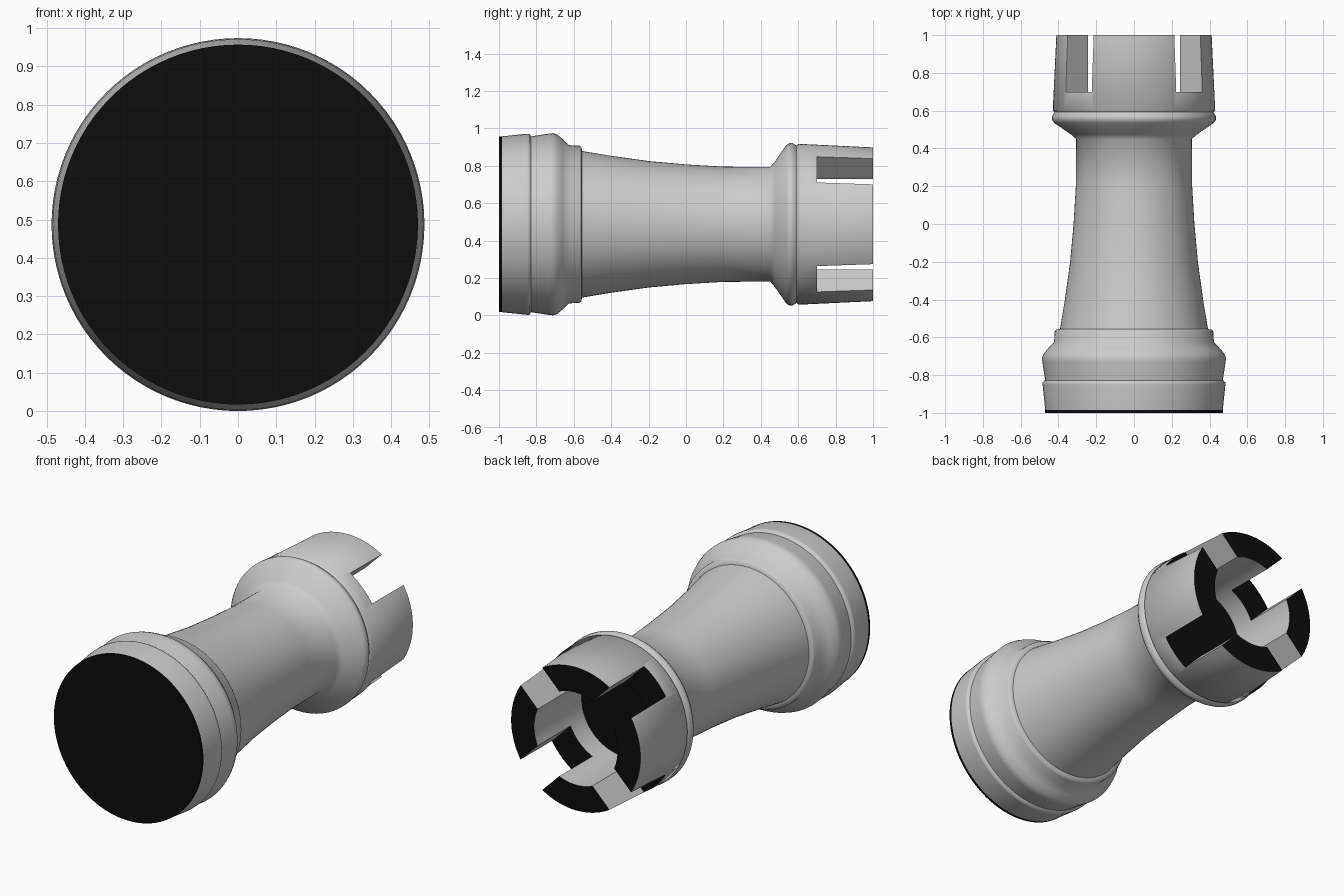
import bpy, bmesh, math
from mathutils import Matrix

if "Cube" in bpy.data.objects:
    bpy.data.objects.remove(bpy.data.objects["Cube"])

R = 0.487          # largest radius, also the height of the axis
SEG = 96


def material(name, rgb):
    m = bpy.data.materials.new(name)
    m.diffuse_color = (*rgb, 1)
    m.use_nodes = True
    m.node_tree.nodes["Principled BSDF"].inputs["Base Color"].default_value = m.diffuse_color
    return m


grey = material("stone grey", (0.6, 0.6, 0.6))
black = material("felt black", (0.004, 0.004, 0.004))


def make_object(name, bm):
    bmesh.ops.recalc_face_normals(bm, faces=bm.faces)
    me = bpy.data.meshes.new(name)
    bm.to_mesh(me)
    bm.free()
    ob = bpy.data.objects.new(name, me)
    bpy.context.collection.objects.link(ob)
    return ob


def lathe(name, profile):
    """Spin (y, radius) points around the lying axis; cap both ends."""
    bm = bmesh.new()
    rings = []
    for y, r in profile:
        rings.append([bm.verts.new((r * math.sin(2 * math.pi * i / SEG), y,
                                    R + r * math.cos(2 * math.pi * i / SEG)))
                      for i in range(SEG)])
    for a, b in zip(rings, rings[1:]):
        for i in range(SEG):
            j = (i + 1) % SEG
            bm.faces.new((a[i], a[j], b[j], b[i]))
    bm.faces.new(rings[0])
    bm.faces.new(rings[-1])
    return make_object(name, bm)


# turned body: base mouldings, tapered neck, flared turret, hollow top
tower = lathe("tower_body", [
    (-0.985, 0.470), (-0.85, 0.484), (-0.838, 0.484), (-0.828, 0.470),
    (-0.73, 0.485), (-0.71, 0.487), (-0.69, 0.480), (-0.66, 0.456),
    (-0.625, 0.423), (-0.57, 0.420), (-0.56, 0.413), (-0.556, 0.392),
    (-0.4, 0.366), (-0.2, 0.338), (0.0, 0.320), (0.2, 0.308), (0.45, 0.306),
    (0.475, 0.335), (0.535, 0.422), (0.552, 0.434), (0.57, 0.434),
    (0.586, 0.424), (0.592, 0.420), (0.602, 0.430),
    (1.0, 0.411), (1.0, 0.265), (0.57, 0.265)])

# felt pad under the base
pad = lathe("base_pad", [(-1.0, 0.470), (-0.985, 0.470)])
pad.data.materials.append(black)

# two crossed bars cut four battlement slots
for k in (1, -1):
    bm = bmesh.new()
    bmesh.ops.create_cube(bm, size=1, matrix=(
        Matrix.Translation((0, 0.9, R))
        @ Matrix.Rotation(k * math.pi / 4, 4, 'Y')
        @ Matrix.Diagonal((1.2, 0.4, 0.195, 1))))
    cutter = make_object("slot_cutter", bm)
    cutter.hide_render = True
    mod = tower.modifiers.new("slots", 'BOOLEAN')
    mod.operation = 'DIFFERENCE'
    mod.solver = 'EXACT'
    mod.object = cutter
    bpy.context.view_layer.objects.active = tower
    bpy.ops.object.modifier_apply(modifier=mod.name)
    bpy.data.objects.remove(cutter)

# faces looking straight up the axis are black
tower.data.materials.clear()
tower.data.materials.append(grey)
tower.data.materials.append(black)
for p in tower.data.polygons:
    p.material_index = 1 if p.normal.y > 0.99 and p.center.y > 0.5 else 0

for ob in (tower, pad):
    bpy.ops.object.select_all(action='DESELECT')
    ob.select_set(True)
    bpy.context.view_layer.objects.active = ob
    bpy.ops.object.shade_smooth_by_angle(angle=math.radians(55))
